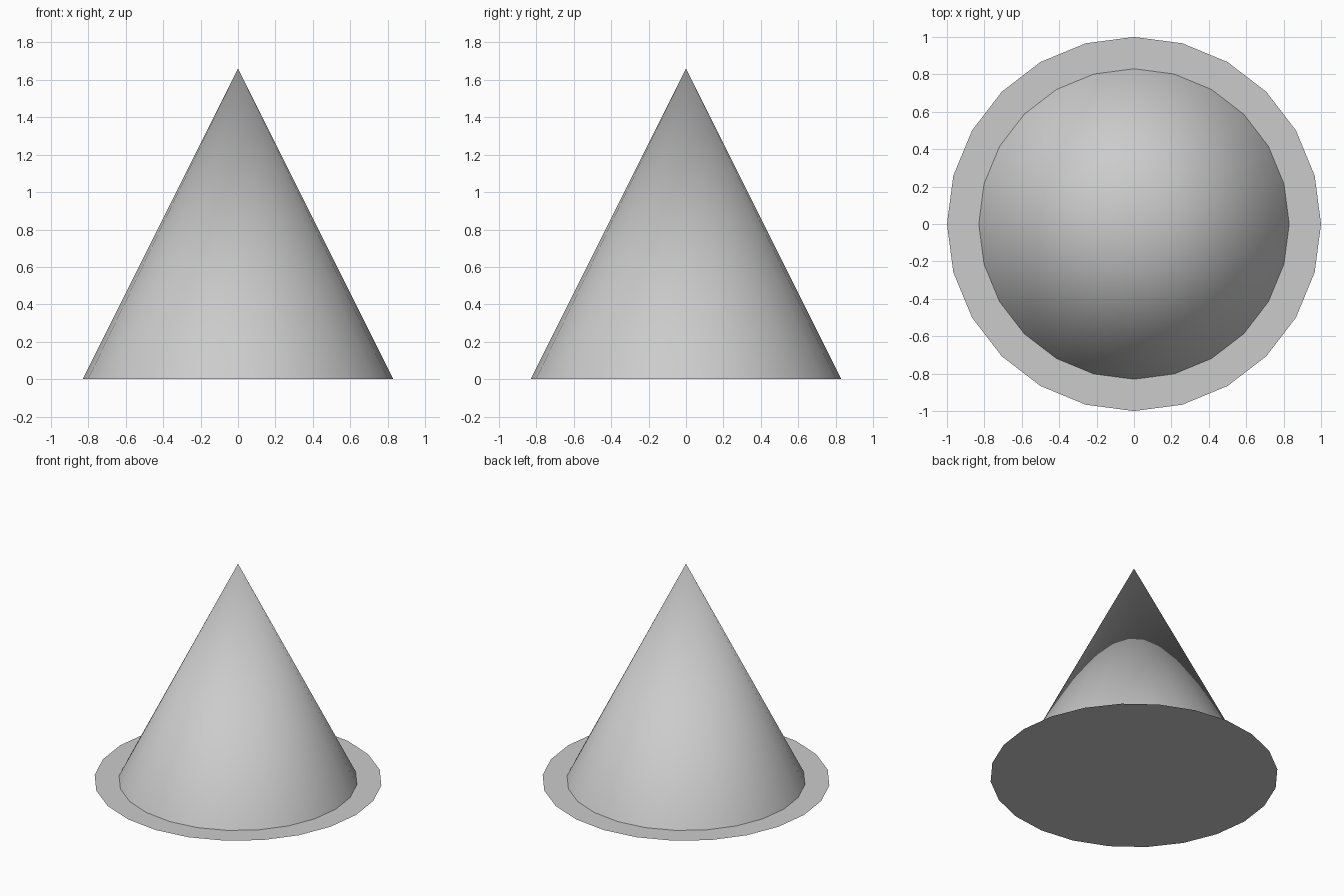
import bpy

if "Cube" in bpy.data.objects:
    bpy.data.objects.remove(bpy.data.objects["Cube"])

SIDES = 24

# Flat round base sheet, facing up
bpy.ops.mesh.primitive_circle_add(vertices=SIDES, radius=1.0, fill_type='NGON')
bpy.context.object.name = "base_disc"

# Smooth cone standing on the sheet, open underneath
bpy.ops.mesh.primitive_cone_add(vertices=SIDES, radius1=0.83, radius2=0, depth=1.66,
                                end_fill_type='NOTHING', location=(0, 0, 0.83))
cone = bpy.context.object
cone.name = "cone"
bpy.ops.object.shade_smooth()
